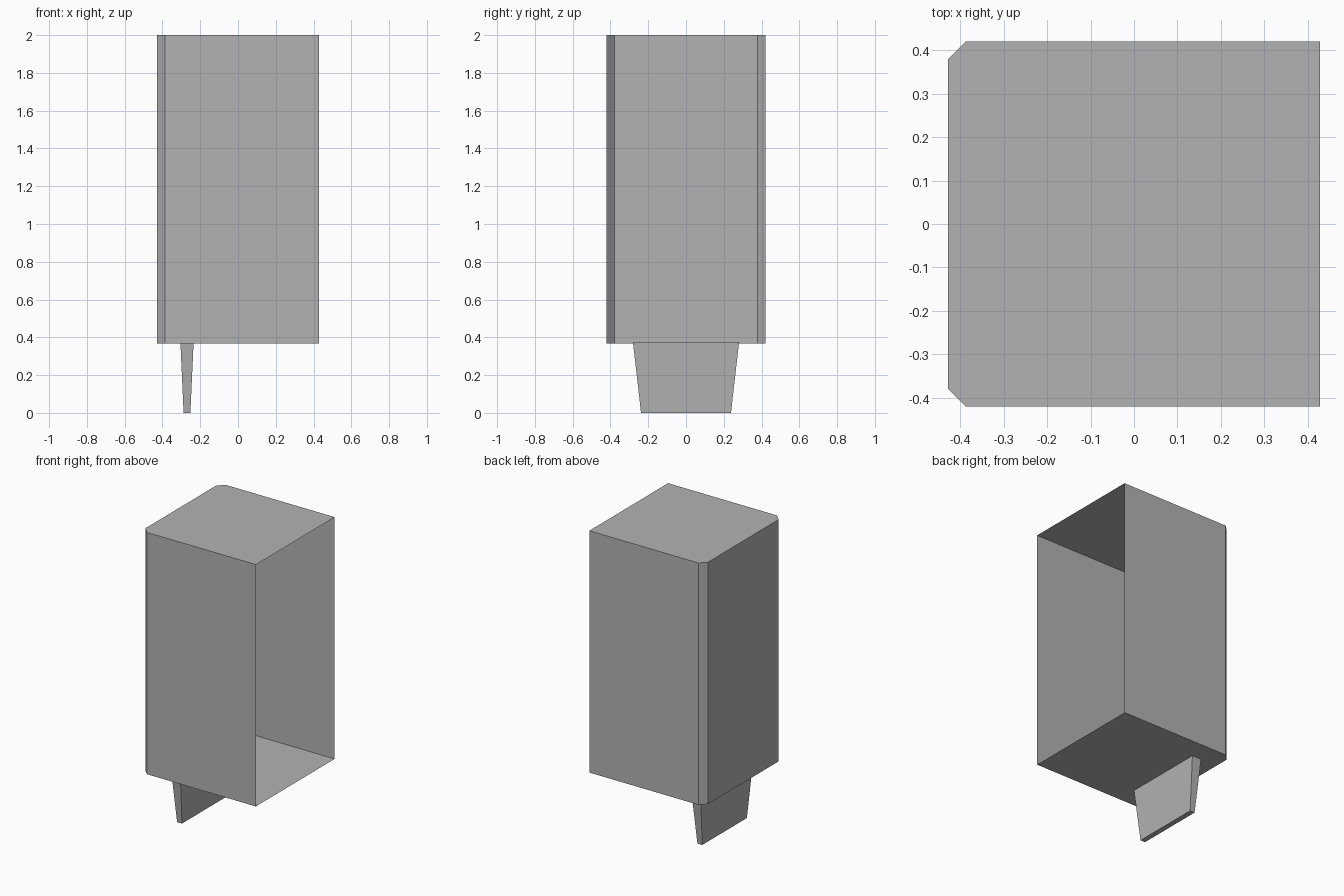
import bpy
import bmesh

default = bpy.data.objects.get("Cube")
if default:
    bpy.data.objects.remove(default, do_unlink=True)

grey = bpy.data.materials.new("plain grey")
grey.use_nodes = True
colour = (0.45, 0.45, 0.45, 1)
grey.diffuse_color = colour
grey.node_tree.nodes["Principled BSDF"].inputs["Base Color"].default_value = colour


def loft(name, bottom, top, z0, z1, open_sides=()):
    """Flat-faced prism between two matching outlines, leaving listed sides open."""
    bm = bmesh.new()
    low = [bm.verts.new((x, y, z0)) for x, y in bottom]
    high = [bm.verts.new((x, y, z1)) for x, y in top]
    bm.faces.new(low[::-1])
    bm.faces.new(high)
    n = len(low)
    for i in range(n):
        if i not in open_sides:
            j = (i + 1) % n
            bm.faces.new((low[i], low[j], high[j], high[i]))
    mesh = bpy.data.meshes.new(name)
    bm.to_mesh(mesh)
    bm.free()
    mesh.materials.append(grey)
    obj = bpy.data.objects.new(name, mesh)
    bpy.context.collection.objects.link(obj)
    return obj


def rectangle(x0, x1, half_y):
    return [(x0, -half_y), (x1, -half_y), (x1, half_y), (x0, half_y)]


# Thin-walled casing: two bevelled corners on the right, open on the left
W, D, C = 0.428, 0.42, 0.042
outline = [(-W + C, -D), (W, -D), (W, D), (-W + C, D), (-W, D - C), (-W, -D + C)]
loft("casing", outline, outline, 0.367, 2.0, open_sides=(1,))

# Tapered tab below the casing, its top just through the floor
loft("bottom_tab", rectangle(-0.288, -0.252, 0.238),
     rectangle(-0.305, -0.235, 0.281), 0.0, 0.375)
